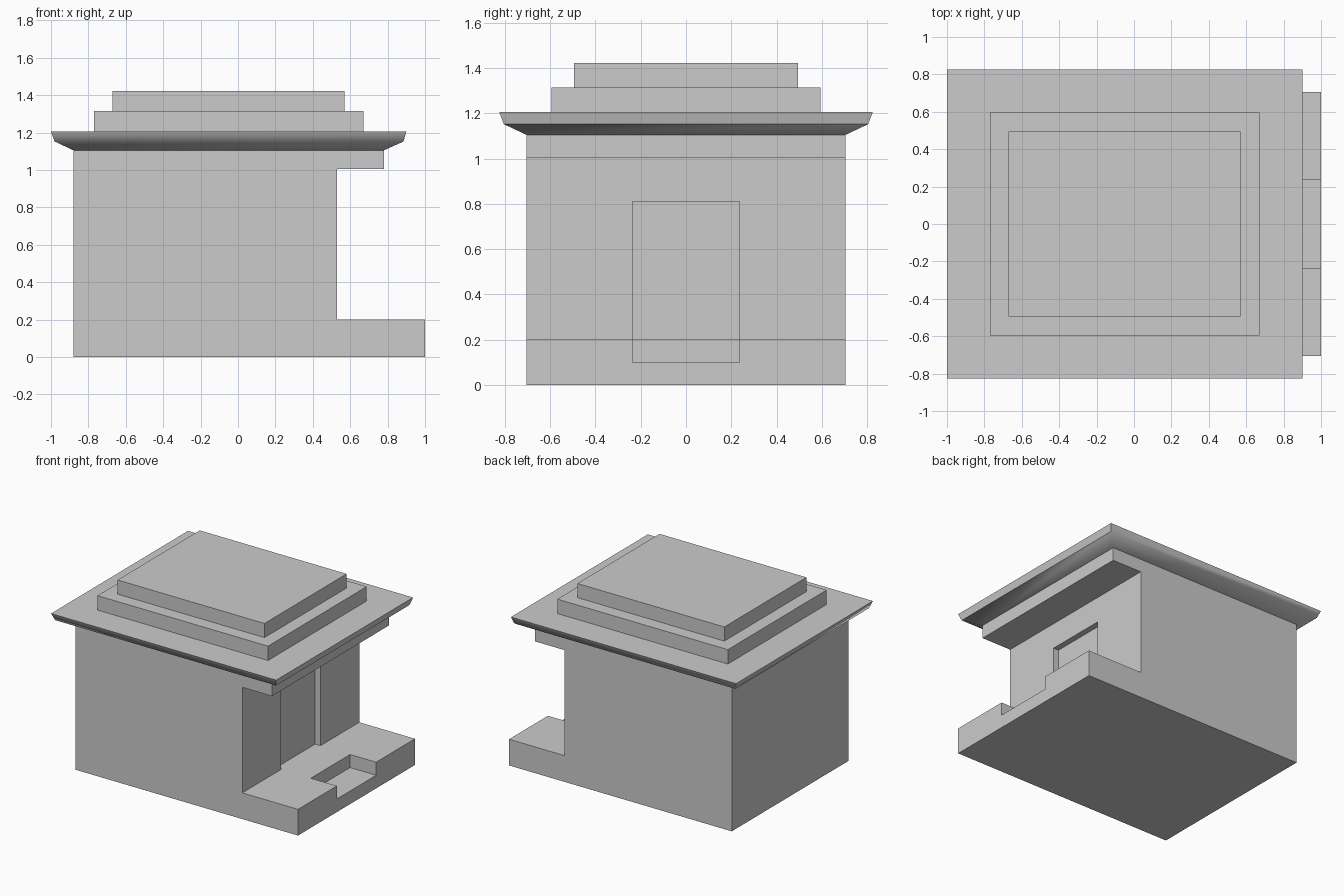
import bpy
import bmesh
import math

default = bpy.data.objects.get("Cube")
if default:
    bpy.data.objects.remove(default, do_unlink=True)

stone = bpy.data.materials.new("grey stone")
stone.use_nodes = True
GREY = (0.6, 0.6, 0.6, 1)
stone.diffuse_color = GREY
stone.node_tree.nodes["Principled BSDF"].inputs["Base Color"].default_value = GREY


def finish(name, bm):
    """Turn a bmesh into a named stone object."""
    bmesh.ops.recalc_face_normals(bm, faces=bm.faces)
    mesh = bpy.data.meshes.new(name)
    bm.to_mesh(mesh)
    bm.free()
    mesh.materials.append(stone)
    obj = bpy.data.objects.new(name, mesh)
    bpy.context.collection.objects.link(obj)
    return obj


def stack(name, rings):
    """Loft rectangles, each given as x_min, x_max, half depth, height."""
    bm = bmesh.new()
    loops = []
    for x0, x1, y, z in rings:
        corners = ((x0, -y, z), (x1, -y, z), (x1, y, z), (x0, y, z))
        loops.append([bm.verts.new(c) for c in corners])
    for low, high in zip(loops, loops[1:]):
        for i in range(4):
            j = (i + 1) % 4
            bm.faces.new((low[i], low[j], high[j], high[i]))
    bm.faces.new(loops[0][::-1])
    bm.faces.new(loops[-1])
    return finish(name, bm)


def block(name, x0, x1, y, z0, z1):
    return stack(name, [(x0, x1, y, z0), (x0, x1, y, z1)])


def cut(target, cutter):
    cutter.hide_render = True
    cutter.hide_set(True)
    mod = target.modifiers.new(cutter.name, "BOOLEAN")
    mod.operation = "DIFFERENCE"
    mod.solver = "EXACT"
    mod.object = cutter
    # apply the cut, then drop the cutter
    bpy.context.view_layer.objects.active = target
    bpy.ops.object.modifier_apply(modifier=mod.name)
    bpy.data.objects.remove(cutter, do_unlink=True)


# Main body: side profile with porch floor and overhanging lintel
HALF = 0.705
profile = [(-0.88, 0), (1, 0), (1, 0.2), (0.53, 0.2),
           (0.53, 1.005), (0.78, 1.005), (0.78, 1.105), (-0.88, 1.105)]
bm = bmesh.new()
side = bm.faces.new([bm.verts.new((x, -HALF, z)) for x, z in profile])
extruded = bmesh.ops.extrude_face_region(bm, geom=[side])["geom"]
bmesh.ops.translate(bm, vec=(0, 2 * HALF, 0),
                    verts=[v for v in extruded if isinstance(v, bmesh.types.BMVert)])
body = finish("temple_body", bm)

# Shallow doorway recess and the step cut into the porch
cut(body, block("doorway_cutter", 0.485, 0.7, 0.237, 0.2, 0.81))
cut(body, block("step_cutter", 0.78, 1.1, 0.237, 0.1, 0.3))

# Flared cornice with a softly rounded profile
cornice = stack("cornice", [(-0.88, 0.78, HALF, 1.105), (-0.98, 0.885, 0.805, 1.152),
                            (-1, 0.9, 0.825, 1.205)])
bpy.ops.object.select_all(action="DESELECT")
cornice.select_set(True)
bpy.context.view_layer.objects.active = cornice
bpy.ops.object.shade_smooth_by_angle(angle=math.radians(50))

# Two stepped roof tiers
block("lower_roof_tier", -0.77, 0.67, 0.595, 1.205, 1.315)
block("upper_roof_tier", -0.67, 0.57, 0.495, 1.315, 1.423)
